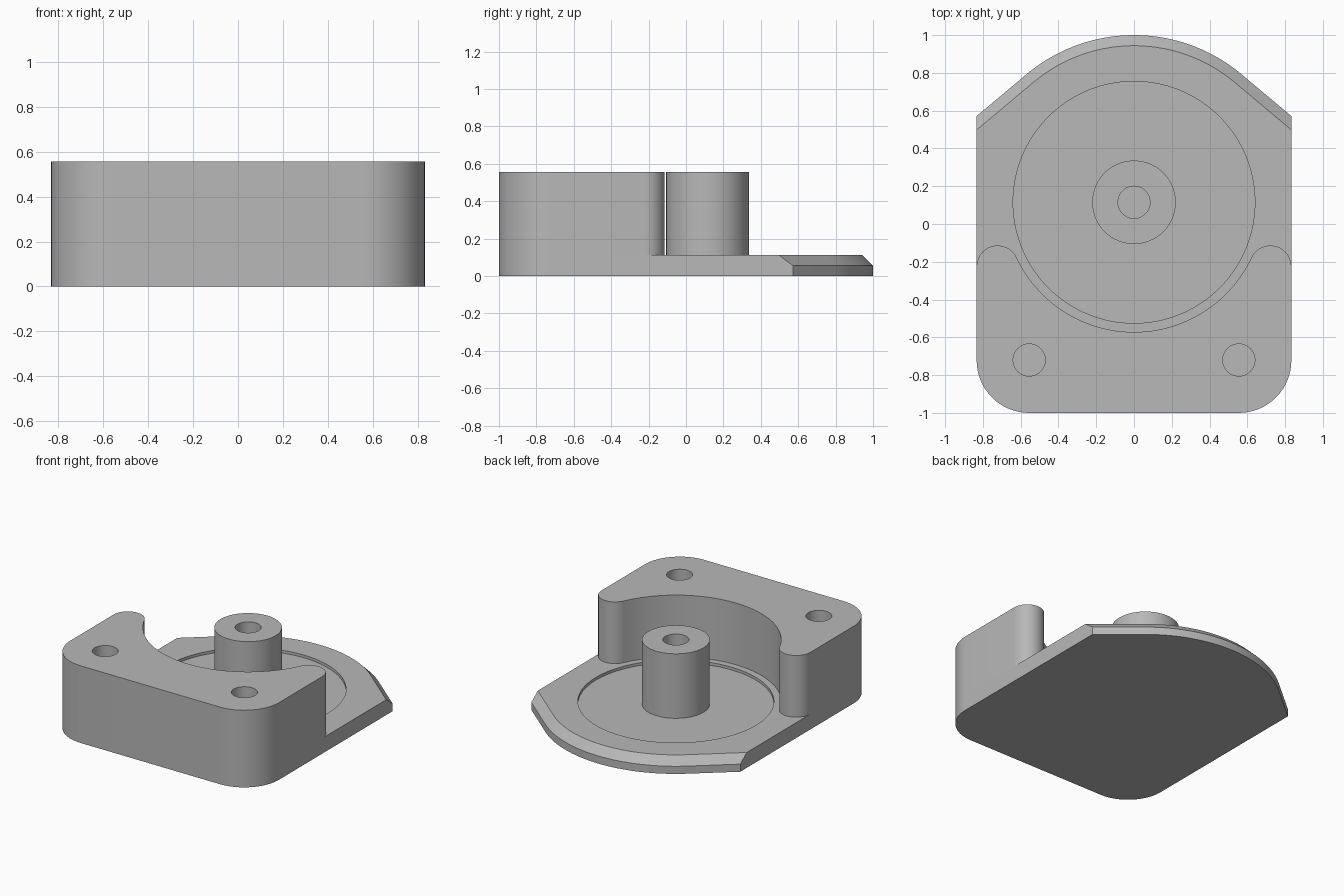
import bpy, bmesh
from math import sin, cos, pi, radians, atan2

if "Cube" in bpy.data.objects:
    bpy.data.objects.remove(bpy.data.objects["Cube"])

HALF_W, BASE_H, TOP = 0.833, 0.111, 0.556
CY = 0.115                     # centre of the disc, post and curved wall
CORNER, EAR, HOLE = 0.278, 0.111, 0.085
WALL_R = 0.687

grey = bpy.data.materials.new("plain_grey")
grey.use_nodes = True
colour = (0.48, 0.48, 0.48, 1)
grey.diffuse_color = colour
grey.node_tree.nodes["Principled BSDF"].inputs["Base Color"].default_value = colour


def arc(cx, cy, r, a, b, n):
    return [(cx + r * cos(a + (b - a) * i / n), cy + r * sin(a + (b - a) * i / n))
            for i in range(n + 1)]


def loft(name, layers):
    """Closed solid through outlines, given as (outline, height) from bottom to top."""
    bm = bmesh.new()
    rings = [[bm.verts.new((x, y, z)) for x, y in pts] for pts, z in layers]
    n = len(rings[0])
    bm.faces.new(rings[0][::-1])
    bm.faces.new(rings[-1])
    for low, high in zip(rings, rings[1:]):
        for i in range(n):
            j = (i + 1) % n
            bm.faces.new((low[i], low[j], high[j], high[i]))
    bmesh.ops.recalc_face_normals(bm, faces=bm.faces)
    mesh = bpy.data.meshes.new(name)
    bm.to_mesh(mesh)
    bm.free()
    obj = bpy.data.objects.new(name, mesh)
    bpy.context.collection.objects.link(obj)
    mesh.materials.append(grey)
    return obj


def cylinder(name, x, y, r, z0, z1, n=64):
    ring = arc(x, y, r, 0, 2 * pi, n)[:-1]
    return loft(name, [(ring, z0), (ring, z1)])


def cut(target, cutter):
    cutter.hide_render = True
    mod = target.modifiers.new("cut", "BOOLEAN")
    mod.operation, mod.solver, mod.object = "DIFFERENCE", "EXACT", cutter
    bpy.context.view_layer.objects.active = target
    bpy.ops.object.modifier_apply(modifier=mod.name)
    bpy.data.objects.remove(cutter)


def front_corners():
    x, y = HALF_W - CORNER, CORNER - 1
    return arc(-x, y, CORNER, pi, 1.5 * pi, 16) + arc(x, y, CORNER, 1.5 * pi, 2 * pi, 16)


def base_outline(r):
    # Rear nose: an arc running into straight tangents at the sides
    t = radians(40)
    end_y = CY + (r - HALF_W * sin(t)) / cos(t)
    nose = arc(0, CY, r, pi / 2 - t, pi / 2 + t, 48)
    return front_corners() + [(HALF_W, end_y)] + nose + [(-HALF_W, end_y)]


# Base plate with chamfered nose and shallow round recess
nose_r, chamfer = 0.885, 0.056
base = loft("base_plate", [(base_outline(nose_r), 0),
                           (base_outline(nose_r), BASE_H - chamfer),
                           (base_outline(nose_r - chamfer), BASE_H)])
floor_z = BASE_H - 0.02
cut(base, cylinder("recess_cutter", 0, CY, 0.64, floor_z, TOP, 128))

# Raised block: rounded ears flow into the concave wall
ear_x = HALF_W - EAR
ear_y = CY - ((WALL_R + EAR) ** 2 - ear_x ** 2) ** 0.5
a = atan2(ear_y - CY, ear_x)
outline = (front_corners()
           + arc(ear_x, ear_y, EAR, 0, a + pi, 24)
           + arc(0, CY, WALL_R, a, -pi - a, 64)[1:-1]
           + arc(-ear_x, ear_y, EAR, -a, pi, 24))
block = loft("raised_block", [(outline, BASE_H), (outline, TOP)])
for side in (-1, 1):
    cut(block, cylinder("hole_cutter", side * 0.555, -0.72, HOLE, BASE_H + 0.04, TOP + 0.1, 48))

# Central post with a blind hole
post = cylinder("centre_post", 0, CY, 0.221, floor_z, TOP)
cut(post, cylinder("bore_cutter", 0, CY, HOLE, BASE_H + 0.04, TOP + 0.1, 48))

# Smooth the curved walls, keep the edges crisp
bpy.ops.object.select_all(action="DESELECT")
for obj in (base, block, post):
    obj.select_set(True)
bpy.context.view_layer.objects.active = base
bpy.ops.object.shade_smooth_by_angle(angle=radians(30))
